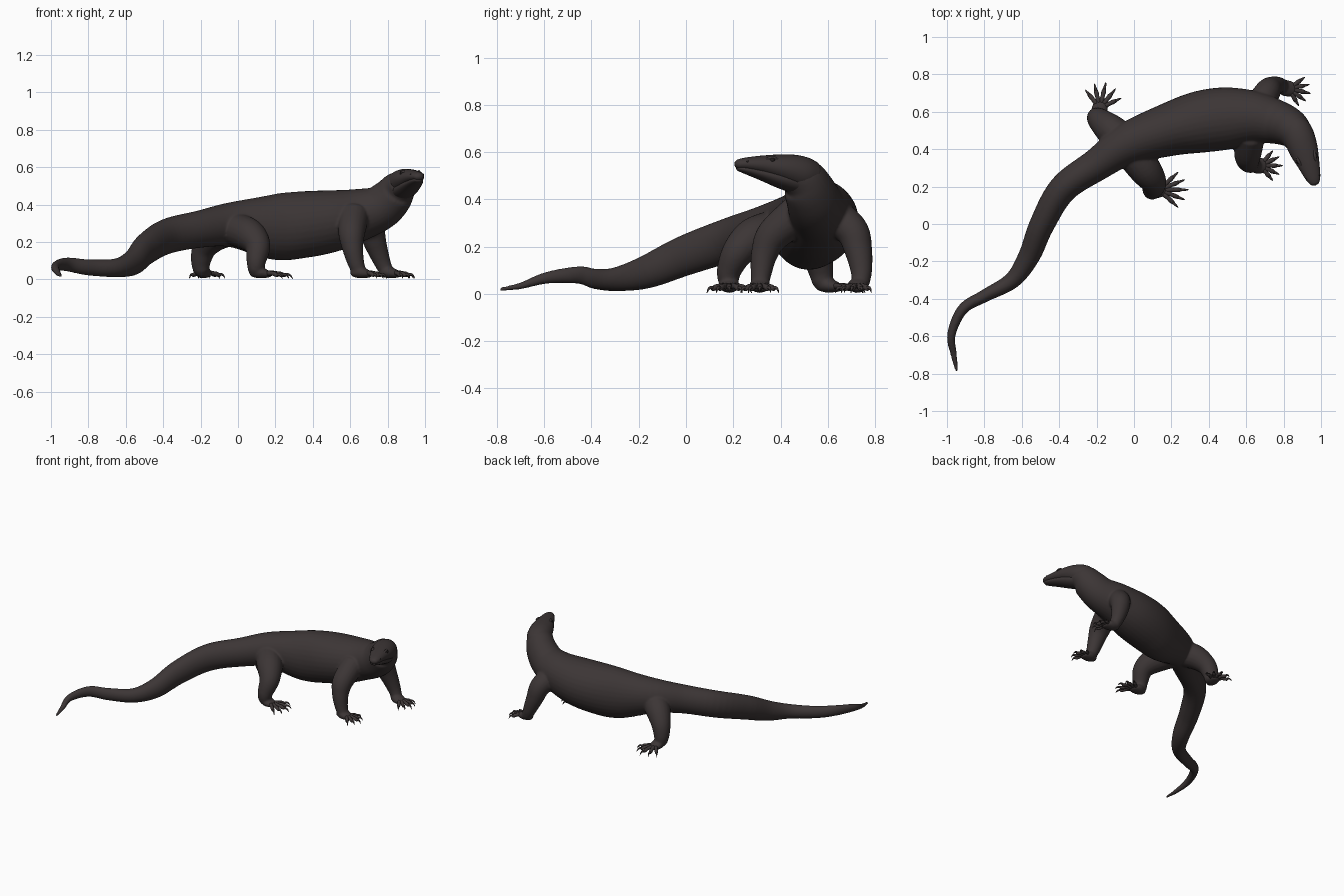
import bpy, bmesh, math
from mathutils import Vector

if "Cube" in bpy.data.objects:
    bpy.data.objects.remove(bpy.data.objects["Cube"])

UP = Vector((0, 0, 1))


def material(name, color):
    m = bpy.data.materials.new(name)
    m.use_nodes = True
    m.diffuse_color = color
    m.node_tree.nodes["Principled BSDF"].inputs["Base Color"].default_value = color
    m.node_tree.nodes["Principled BSDF"].inputs["Roughness"].default_value = 0.7
    return m


SKIN = material("dark brown skin", (0.045, 0.036, 0.036, 1))
EYE = material("near black eye", (0.015, 0.012, 0.012, 1))


def spline(rows, steps):
    """Catmull-Rom interpolation of rows of any width."""
    p = [rows[0]] + list(rows) + [rows[-1]]
    out = []
    for i in range(1, len(p) - 2):
        for s in range(steps):
            t = s / steps
            out.append([0.5 * (2 * b + (c - a) * t + (2 * a - 5 * b + 4 * c - d) * t * t
                               + (3 * b - a - 3 * c + d) * t ** 3)
                        for a, b, c, d in zip(*p[i - 1:i + 3])])
    return out + [list(rows[-1])]


def loft(bm, rows, steps=6, sides=24, level=True):
    """Elliptical tube through rows of (x, y, z, half width, half height)."""
    pts = spline(rows, steps)
    pos = [Vector(r[:3]) for r in pts]
    rings, side = [], None
    for i, r in enumerate(pts):
        t = (pos[min(i + 1, len(pos) - 1)] - pos[max(i - 1, 0)]).normalized()
        if level or side is None:
            side = t.cross(UP).normalized()
        else:
            side = (side - t * side.dot(t)).normalized()
        top = side.cross(t)
        w, h = max(r[3], 0.0008), max(r[4], 0.0008)
        ring = []
        for k in range(sides):
            a = 2 * math.pi * k / sides
            ring.append(bm.verts.new(pos[i] + side * w * math.cos(a) + top * h * math.sin(a)))
        rings.append((ring, t, min(w, h)))
    for (a, _, _), (b, _, _) in zip(rings, rings[1:]):
        for k in range(sides):
            j = (k + 1) % sides
            bm.faces.new((a[k], a[j], b[j], b[k]))
    # Domed ends
    for ring, centre, t, r in ((rings[0][0], pos[0], -rings[0][1], rings[0][2]),
                               (rings[-1][0], pos[-1], rings[-1][1], rings[-1][2])):
        inner = [bm.verts.new(centre + (v.co - centre) * 0.65 + t * r * 0.5) for v in ring]
        pole = bm.verts.new(centre + t * r * 0.7)
        for k in range(sides):
            j = (k + 1) % sides
            bm.faces.new((ring[k], ring[j], inner[j], inner[k]))
            bm.faces.new((inner[k], inner[j], pole))


def finish(bm, name, mat, voxel=0):
    bmesh.ops.recalc_face_normals(bm, faces=bm.faces)
    me = bpy.data.meshes.new(name)
    bm.to_mesh(me)
    bm.free()
    me.materials.append(mat)
    ob = bpy.data.objects.new(name, me)
    bpy.context.collection.objects.link(ob)
    bpy.context.view_layer.objects.active = ob
    if voxel:
        m = ob.modifiers.new("fuse", 'REMESH')
        m.mode, m.voxel_size, m.use_smooth_shade = 'VOXEL', voxel, True
        bpy.ops.object.modifier_apply(modifier=m.name)
        m = ob.modifiers.new("soften", 'SMOOTH')
        m.factor, m.iterations = 0.5, 6
        bpy.ops.object.modifier_apply(modifier=m.name)
    for f in ob.data.polygons:
        f.use_smooth = True


# Tail, trunk and neck in one sweep
TRUNK = [
    (-0.948, -0.785, 0.02, 0.008, 0.008), (-0.963, -0.7, 0.034, 0.017, 0.014),
    (-0.976, -0.59, 0.068, 0.023, 0.025), (-0.915, -0.455, 0.08, 0.029, 0.037),
    (-0.8, -0.385, 0.064, 0.034, 0.043), (-0.65, -0.3, 0.062, 0.045, 0.05),
    (-0.56, -0.17, 0.092, 0.058, 0.07), (-0.493, -0.005, 0.162, 0.067, 0.085),
    (-0.38, 0.188, 0.23, 0.077, 0.094), (-0.195, 0.32, 0.27, 0.088, 0.1),
    (-0.03, 0.43, 0.292, 0.113, 0.122), (0.19, 0.505, 0.28, 0.143, 0.175),
    (0.35, 0.545, 0.293, 0.165, 0.178), (0.5, 0.565, 0.312, 0.166, 0.166),
    (0.64, 0.57, 0.343, 0.142, 0.142), (0.75, 0.548, 0.378, 0.12, 0.122),
    (0.815, 0.525, 0.43, 0.108, 0.112), (0.855, 0.495, 0.482, 0.096, 0.096),
    (0.882, 0.445, 0.51, 0.078, 0.07)]
body = bmesh.new()
loft(body, TRUNK, 6, 32)

# Legs: joints as (x, y, z, radius), then palm centre, heading, fan spread, toe reach
LEGS = [
    ([(0.62, 0.475, 0.34, 0.082), (0.608, 0.37, 0.25, 0.072), (0.613, 0.332, 0.17, 0.057),
      (0.63, 0.318, 0.09, 0.045), (0.65, 0.314, 0.04, 0.037)], (0.675, 0.312), 0, 50, 0.12),
    ([(0.66, 0.61, 0.34, 0.082), (0.71, 0.7, 0.27, 0.071), (0.735, 0.728, 0.19, 0.06),
      (0.768, 0.742, 0.1, 0.046), (0.795, 0.738, 0.04, 0.037)], (0.828, 0.723), -12, 48, 0.12),
    ([(-0.02, 0.39, 0.27, 0.09), (0.06, 0.29, 0.238, 0.087), (0.105, 0.222, 0.18, 0.069),
      (0.098, 0.183, 0.1, 0.053), (0.095, 0.18, 0.045, 0.042)], (0.135, 0.183), 0, 43, 0.158),
    ([(-0.04, 0.43, 0.27, 0.09), (-0.12, 0.5, 0.235, 0.085), (-0.178, 0.55, 0.17, 0.067),
      (-0.198, 0.57, 0.1, 0.054), (-0.196, 0.578, 0.045, 0.043)], (-0.182, 0.62), 77, 52, 0.142)]
toes, claws = bmesh.new(), bmesh.new()
for joints, (px, py), heading, spread, reach in LEGS:
    loft(body, [(x, y, z, r, r) for x, y, z, r in joints], 6, 20, level=False)
    h = math.radians(heading)
    dx, dy = math.cos(h), math.sin(h)
    # Palm
    loft(body, [(px + dx * d, py + dy * d, z, w, t) for d, z, w, t in
                ((-0.06, 0.034, 0.027, 0.022), (-0.025, 0.037, 0.043, 0.032),
                 (0.01, 0.031, 0.042, 0.025), (0.035, 0.026, 0.032, 0.016))], 4, 16)
    # Fanned toes with hooked claws
    for k in range(-2, 3):
        a = h + math.radians(spread * k / 2)
        cx, cy = math.cos(a), math.sin(a)
        size = reach * (1 - 0.06 * abs(k))

        def path(spec):
            return [(px + cx * size * f, py + cy * size * f, z, r, r) for f, z, r in spec]
        loft(toes, path([(0.05, 0.027, 0.013), (0.3, 0.033, 0.0135), (0.48, 0.032, 0.011),
                         (0.6, 0.028, 0.0125), (0.74, 0.021, 0.0095)]), 4, 12)
        loft(claws, path([(0.7, 0.023, 0.0085), (0.82, 0.027, 0.007),
                          (0.93, 0.019, 0.0045), (1.0, 0.004, 0.001)]), 4, 8)
finish(body, "body_and_legs", SKIN, voxel=0.007)
finish(toes, "toes", SKIN)
finish(claws, "claws", SKIN)

# Head: skull over a separate lower jaw, leaving the mouth line between them
skull = bmesh.new()
loft(skull, [(0.852, 0.53, 0.495, 0.072, 0.068), (0.872, 0.49, 0.508, 0.082, 0.074),
             (0.89, 0.445, 0.522, 0.082, 0.069), (0.911, 0.385, 0.535, 0.075, 0.056),
             (0.934, 0.32, 0.545, 0.059, 0.041), (0.957, 0.25, 0.55, 0.041, 0.027),
             (0.967, 0.22, 0.549, 0.027, 0.02)], 6, 28)
finish(skull, "skull", SKIN)
jaw = bmesh.new()
loft(jaw, [(0.872, 0.475, 0.466, 0.07, 0.045), (0.902, 0.405, 0.485, 0.066, 0.04),
           (0.933, 0.32, 0.508, 0.052, 0.027), (0.956, 0.25, 0.526, 0.036, 0.017),
           (0.965, 0.223, 0.532, 0.023, 0.012)], 6, 24)
finish(jaw, "lower_jaw", SKIN)

# Eyes, brows and nostrils, mirrored across the head's own axis
axis = Vector((0.31, -0.95, 0)).normalized()
across = axis.cross(UP)
eyes, brows, nostrils = bmesh.new(), bmesh.new(), bmesh.new()
for s in (-1, 1):
    def at(base, out, forward=0.0, lift=0.0):
        return Vector(base) + across * s * out + axis * forward + UP * lift
    eye = (0.924, 0.35, 0.566)
    for bm, centre, r in ((eyes, at(eye, 0.05), 0.011),
                          (nostrils, at((0.957, 0.25, 0.56), 0.035), 0.005)):
        ball = bmesh.ops.create_uvsphere(bm, u_segments=14, v_segments=10, radius=r)
        bmesh.ops.translate(bm, verts=ball["verts"], vec=centre)
    loft(brows, [(*at(eye, o, f, l), w, w) for o, f, l, w in
                 ((0.048, -0.03, 0.003, 0.005), (0.046, 0, 0.01, 0.008),
                  (0.038, 0.03, 0.003, 0.005))], 5, 10)
finish(eyes, "eyes", EYE)
finish(brows, "brow_ridges", SKIN)
finish(nostrils, "nostrils", EYE)
